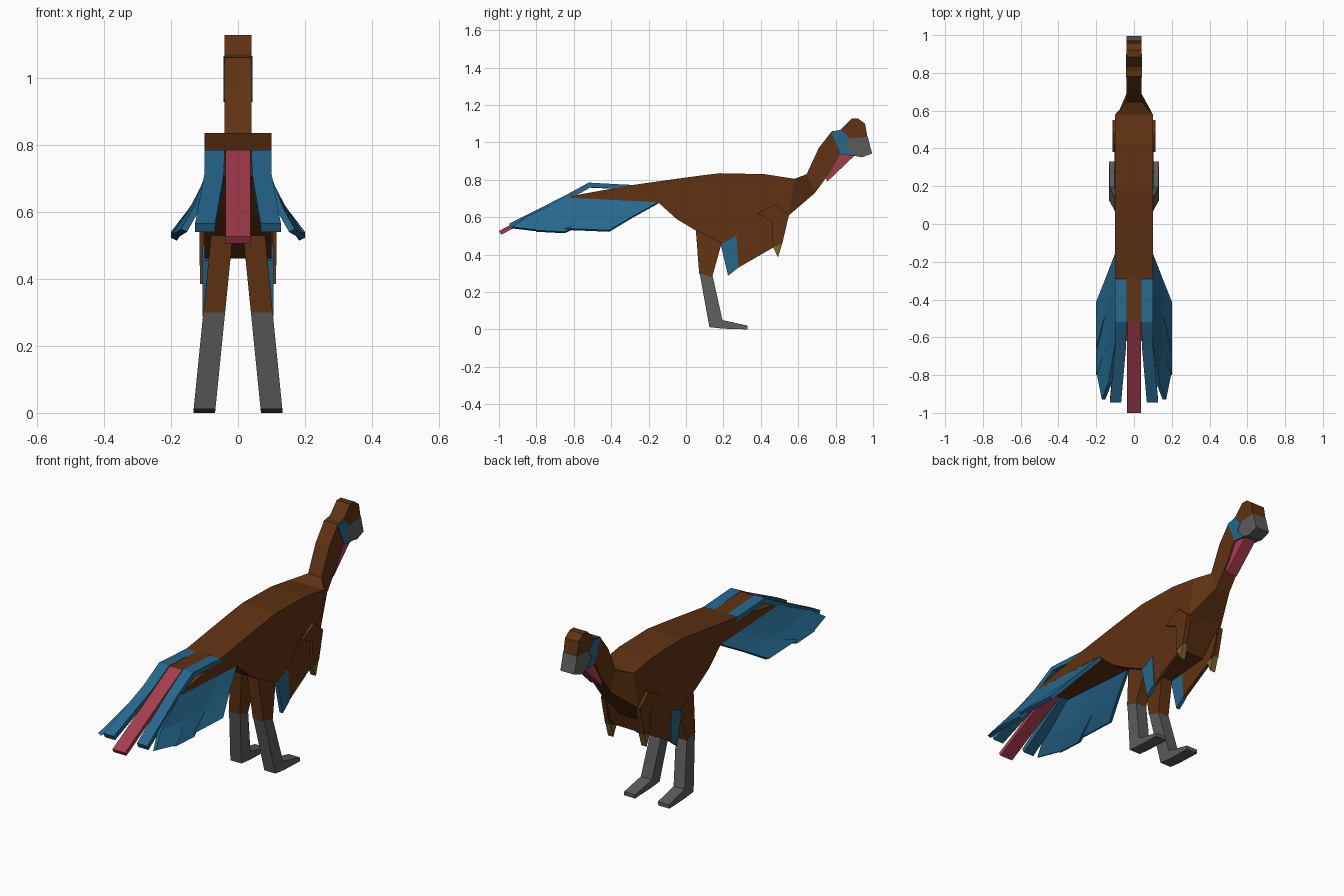
import bpy, bmesh

if "Cube" in bpy.data.objects:
    bpy.data.objects.remove(bpy.data.objects["Cube"])


def material(name, rgb):
    m = bpy.data.materials.new(name)
    m.diffuse_color = (*rgb, 1)
    m.use_nodes = True
    m.node_tree.nodes["Principled BSDF"].inputs["Base Color"].default_value = m.diffuse_color
    return m


BROWN = material("brown", (0.115, 0.032, 0.006))
BLUE = material("blue", (0.019, 0.138, 0.27))
RED = material("red", (0.376, 0.045, 0.076))
GREY = material("grey", (0.102, 0.107, 0.102))
OLIVE = material("olive", (0.188, 0.127, 0.032))


def finish(name, bm, mat):
    bmesh.ops.recalc_face_normals(bm, faces=bm.faces)
    me = bpy.data.meshes.new(name)
    bm.to_mesh(me)
    bm.free()
    me.materials.append(mat)
    ob = bpy.data.objects.new(name, me)
    bpy.context.collection.objects.link(ob)
    return ob


def loft(name, rings, mat):
    """Closed skin through rings of equal point count."""
    bm = bmesh.new()
    rows = [[bm.verts.new(p) for p in r] for r in rings]
    n = len(rows[0])
    for a, b in zip(rows, rows[1:]):
        for i in range(n):
            j = (i + 1) % n
            bm.faces.new((a[i], a[j], b[j], b[i]))
    bm.faces.new(rows[0])
    bm.faces.new(rows[-1])
    return finish(name, bm, mat)


def prism(name, pts, x0, x1, mat):
    """Side profile (y, z) extruded between two x positions."""
    return loft(name, [[(x, y, z) for y, z in pts] for x in (x0, x1)], mat)


def both(name, make):
    for label, s in (("right", 1), ("left", -1)):
        make(f"{label}_{name}", s)


# Body: rectangular sections (top y, top z, bottom y, bottom z, half width)
sections = [(-.62, .712, -.62, .704, .1), (-.3, .77, -.15, .68, .1),
            (0, .812, -.05, .59, .1), (.09, .824, .05, .53, .1),
            (.18, .835, .19, .46, .1), (.42, .83, .43, .48, .1),
            (.58, .805, .55, .61, .1), (.645, .83, .69, .73, .04)]
loft("body", [[(-w, ty, tz), (w, ty, tz), (w, by, bz), (-w, by, bz)]
              for ty, tz, by, bz, w in sections], BROWN)

# Neck and head
prism("neck", [(.63, .82), (.645, .83), (.71, .97), (.78, 1.06), (.83, 1.065),
               (.86, .95), (.82, .93), (.77, .84), (.69, .73)], -.04, .04, BROWN)
prism("head", [(.80, 1.06), (.83, 1.07), (.885, 1.127), (.92, 1.127), (.957, 1.10),
               (.97, 1.03), (.85, .97)], -.04, .04, BROWN)
prism("beak", [(.87, 1.02), (.972, 1.03), (.995, .94), (.94, .92), (.89, .93),
               (.85, .97)], -.041, .041, GREY)
both("face_patch", lambda n, s: prism(
    n, [(.775, 1.055), (.83, 1.065), (.875, 1.02), (.85, .975), (.90, .928), (.83, .935)],
    .036 * s, .043 * s, BLUE))
prism("wattle", [(.825, .94), (.90, .928), (.755, .79), (.735, .84)], -.032, .032, RED)


# Legs: profiles splay outward toward the ground
def leg_part(name, rings, mat):
    both(name, lambda n, s: loft(n, [
        [(s * (.099 - .1 * z - .0325 * t + .002), y, z) for y, z in rings]
        for t in (-1, 1)], mat))


leg_part("thigh", [(.05, .55), (.055, .50), (.07, .30), (.14, .28), (.19, .46), (.2, .55)], BROWN)
leg_part("shank", [(.072, .305), (.143, .283), (.195, .05), (.125, .012)], GREY)
leg_part("foot", [(.125, .012), (.195, .05), (.33, .02), (.33, 0), (.2, .004)], GREY)

# Arms with trailing feathers and claws
both("arm_feathers", lambda n, s: prism(
    n, [(.27, .50), (.28, .33), (.47, .44), (.51, .48), (.54, .58), (.40, .65)],
    .085 * s, .103 * s, BROWN))
both("arm_feather_tip", lambda n, s: prism(
    n, [(.185, .455), (.27, .50), (.28, .33), (.225, .287)], .086 * s, .106 * s, BLUE))
both("arm", lambda n, s: prism(
    n, [(.38, .62), (.48, .67), (.55, .61), (.515, .46), (.465, .44), (.46, .58)],
    .09 * s, .115 * s, BROWN))
both("claw", lambda n, s: prism(
    n, [(.465, .44), (.515, .46), (.492, .385)], .082 * s, .113 * s, OLIVE))


# Central tail feathers: slabs along a bent path (y, z, inner x, outer x)
def slab(name, path, mat, s=1, thick=.025):
    return loft(name, [[(s * a, y, z), (s * b, y, z), (s * b, y + .012, z - thick),
                        (s * a, y + .012, z - thick)] for y, z, a, b in path], mat)


slab("tail_ridge", [(-.27, .772, -.04, .04), (-.52, .782, -.04, .04)], BROWN)
slab("tail_plume", [(-.52, .784, -.037, .037), (-1, .526, -.037, .037)], RED, thick=.02)
both("tail_feather", lambda n, s: slab(
    n, [(-.29, .772, .04, .1), (-.52, .785, .04, .1),
        (-.65, .714, .042, .1), (-.945, .565, .068, .128)], BLUE, s))

# Side tail fans: three feathers per side, each a curved thick sheet
root = [(-.15, .68), (-.30, .69), (-.45, .70), (-.62, .71)]
mid = [(-.285, .605), (-.47, .60), (-.66, .60), (-.84, .61)]
edge = [((-.41, .53), (-.65, .54)), ((-.65, .522), (-.80, .53)), ((-.78, .53), (-.93, .548))]


def fan(name, s):
    for i, (e0, e1) in enumerate(edge):
        rows = [(.098, root[i], root[i + 1]), (.15, mid[i], mid[i + 1]), (.2, e0, e1)]
        tilt = .03 if i == 2 else 0
        rings = []
        for k, (x, (y0, z0), (y1, z1)) in enumerate(rows):
            x2 = x - tilt * k / 2
            rings.append([(s * x, y0, z0), (s * x2, y1, z1),
                          (s * (x2 - .018), y1, z1 - .008), (s * (x - .018), y0, z0 - .008)])
        loft(f"{name}_{i + 1}", rings, BLUE)


both("tail_fan", fan)
